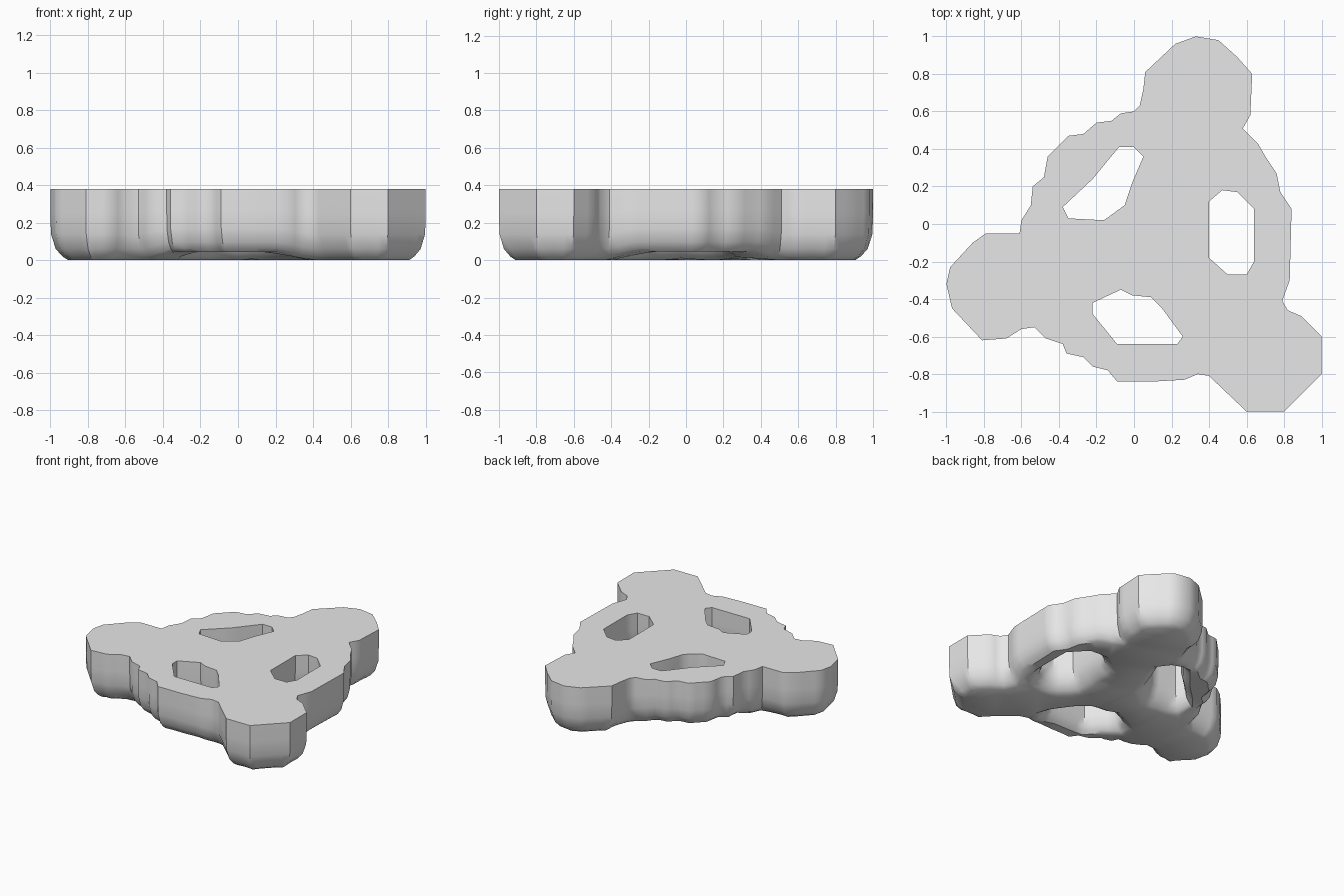
import bpy
import bmesh
from mathutils import Vector
from mathutils.geometry import intersect_point_line

cube = bpy.data.objects.get("Cube")
if cube:
    bpy.data.objects.remove(cube, do_unlink=True)

HEIGHT = 0.38
CENTRE = Vector((0.12, -0.12))
LOBES = [Vector(p) for p in ((0.33, 0.72), (-0.72, -0.33), (0.7, -0.73))]

# Outer edge, anticlockwise: back lobe, scalloped bar, right lobe, bar, left lobe, bar
OUTLINE = [
    (.33, 1), (.22, .96), (.06, .81), (.05, .72), (.03, .63), (0, .6),
    (-.07, .59), (-.12, .55), (-.2, .54), (-.27, .48), (-.35, .47), (-.46, .36),
    (-.48, .25), (-.54, .2), (-.55, .1), (-.6, .02), (-.61, -.05),
    (-.79, -.05), (-.86, -.1), (-.98, -.23), (-1, -.32), (-.97, -.45),
    (-.81, -.62), (-.68, -.61), (-.6, -.56), (-.53, -.55), (-.47, -.61),
    (-.38, -.64), (-.36, -.69), (-.27, -.71), (-.22, -.76), (-.14, -.78),
    (-.09, -.84), (.1, -.84), (.27, -.83), (.34, -.8), (.4, -.81),
    (.6, -1), (.8, -1), (1, -.8), (1, -.6), (.89, -.49), (.82, -.46),
    (.79, -.41), (.83, -.3), (.84, .08), (.78, .17), (.76, .27), (.7, .36),
    (.66, .43), (.58, .51), (.62, .58), (.63, .8), (.55, .89), (.45, .98)]

# Three windows, anticlockwise
BACK_WINDOW = [(.05, .36), (0, .41), (-.08, .41), (-.13, .35), (-.22, .24),
               (-.38, .09), (-.35, .03), (-.16, .02), (-.05, .1), (-.01, .22)]
LEFT_WINDOW = [(.55, .17), (.47, .18), (.4, .12), (.4, -.18), (.5, -.27),
               (.6, -.27), (.64, -.2), (.64, .08)]
FRONT_WINDOW = [(.15, -.45), (.09, -.39), (-.01, -.38), (-.07, -.35),
                (-.22, -.42), (-.22, -.48), (-.09, -.64), (.23, -.64),
                (.26, -.6)]

# Wall profile from the top edge to the underside: height, share of the inset
PROFILE = [(HEIGHT, 0), (0.25, 0), (0.14, 0.03), (0.06, 0.3), (0.02, 0.68), (0, 1)]


def resample(points, step=0.05):
    """Split long sides so that the rounding follows the edge evenly."""
    result = []
    for i, point in enumerate(points):
        a, b = Vector(point), Vector(points[(i + 1) % len(points)])
        count = max(1, round((b - a).length / step))
        result += [a.lerp(b, k / count) for k in range(count)]
    return result


def bar_amount(p):
    """0 on the three thick arms, 1 on the thin bars between the lobes."""
    nearest = 9.0
    for lobe in LOBES:
        spot, t = intersect_point_line(p, CENTRE, lobe)
        spot = CENTRE.lerp(lobe, min(max(t, 0), 1))
        nearest = min(nearest, (p - spot.to_2d()).length)
    return min(max((nearest - 0.22) / 0.12, 0), 1)


def bar_lift(p):
    """Only the stretches away from the lobes are raised off the ground."""
    away = min((p - lobe).length for lobe in LOBES)
    return bar_amount(p) * min(max((away - 0.32) / 0.15, 0), 1)


def add_wall(bm, points, side, arm_inset):
    """Build one wall with a rounded foot; return its top and bottom edges."""
    points = resample(points)
    n = len(points)
    rings = [[] for _ in PROFILE]
    for i, p in enumerate(points):
        tangent = (points[(i + 2) % n] - points[i - 2]).normalized()
        inward = Vector((-tangent.y, tangent.x)) * side
        lift = bar_lift(p)
        inset = arm_inset + (0.065 - arm_inset) * lift
        for ring, (z, share) in zip(rings, PROFILE):
            q = p + inward * inset * share
            ring.append(bm.verts.new((q.x, q.y, z + 0.045 * lift * (1 - z / HEIGHT))))
    for upper, lower in zip(rings, rings[1:]):
        for i in range(n):
            j = (i + 1) % n
            bm.faces.new((upper[i], lower[i], lower[j], upper[j]))
    return [[bm.edges.get((ring[i], ring[(i + 1) % n])) for i in range(n)]
            for ring in (rings[0], rings[-1])]


# Slab body with walls, flat top and underside
bm = bmesh.new()
top_edges, bottom_edges = [], []
for points, side, inset in ((OUTLINE, 1, 0.095), (BACK_WINDOW, -1, 0.11),
                            (LEFT_WINDOW, -1, 0.11), (FRONT_WINDOW, -1, 0.11)):
    top, bottom = add_wall(bm, points, side, inset)
    top_edges += top
    bottom_edges += bottom
for edges, direction in ((top_edges, 1), (bottom_edges, -1)):
    bmesh.ops.triangle_fill(bm, edges=edges, use_beauty=True, normal=(0, 0, direction))
bmesh.ops.recalc_face_normals(bm, faces=bm.faces[:])

mesh = bpy.data.meshes.new("three_lobed_slab")
bm.to_mesh(mesh)
bm.free()
slab = bpy.data.objects.new("three_lobed_slab", mesh)
bpy.context.collection.objects.link(slab)

# Plain grey material
grey = bpy.data.materials.new("light_grey")
grey.use_nodes = True
colour = (0.8, 0.8, 0.8, 1)
grey.diffuse_color = colour
shader = next(n for n in grey.node_tree.nodes if n.type == 'BSDF_PRINCIPLED')
shader.inputs["Base Color"].default_value = colour
mesh.materials.append(grey)

# Smooth walls, crisp top edge
bpy.ops.object.select_all(action='DESELECT')
slab.select_set(True)
bpy.context.view_layer.objects.active = slab
bpy.ops.object.shade_smooth_by_angle(angle=0.7)
